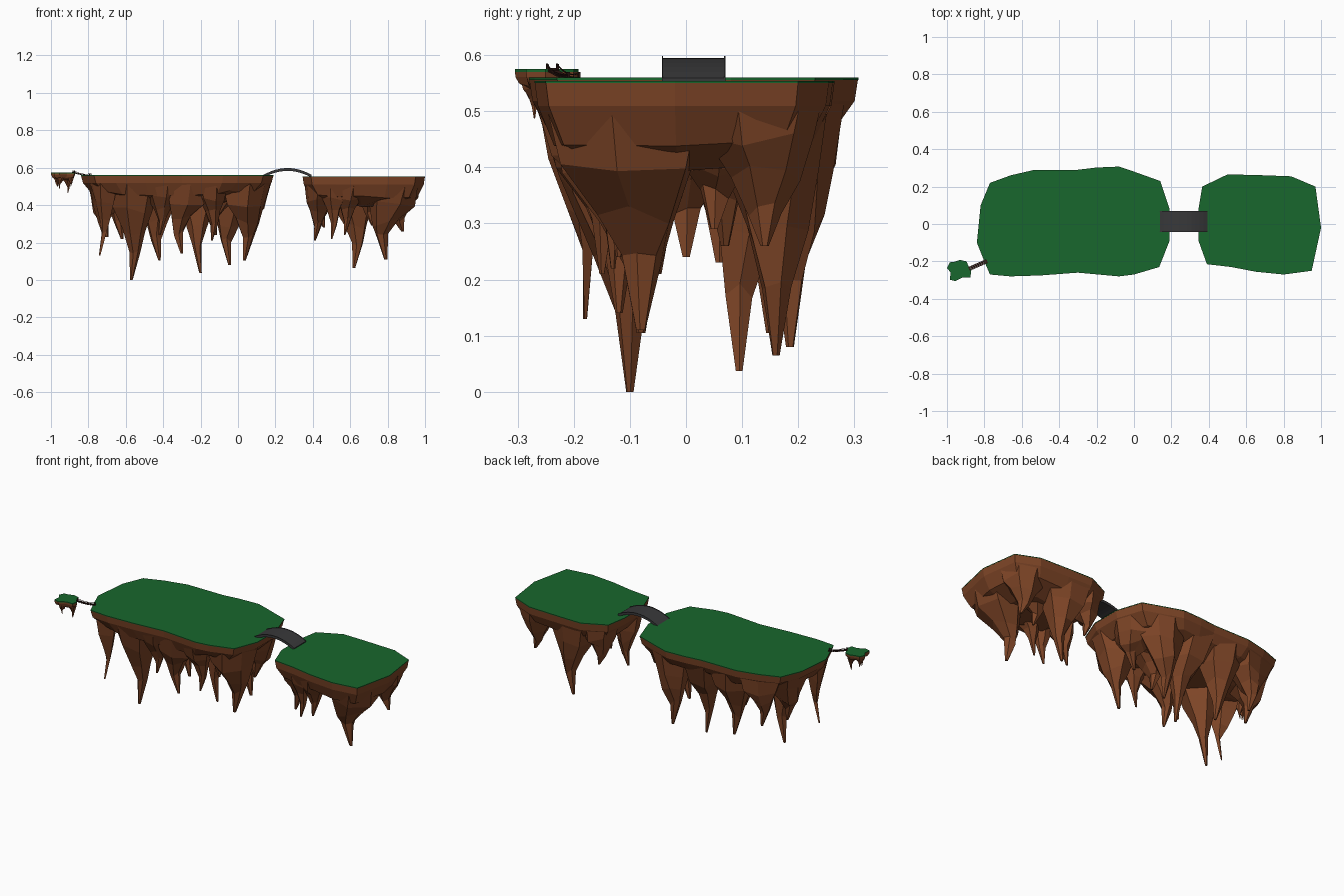
import bpy, bmesh, math, random
from mathutils import Vector

if "Cube" in bpy.data.objects:
    bpy.data.objects.remove(bpy.data.objects["Cube"])

random.seed(4)


def material(name, color):
    m = bpy.data.materials.new(name)
    m.diffuse_color = (*color, 1)
    m.use_nodes = True
    m.node_tree.nodes["Principled BSDF"].inputs["Base Color"].default_value = m.diffuse_color
    return m


GRASS = material("grass", (0.009, 0.135, 0.026))
ROCK = material("rock", (0.21, 0.06, 0.02))
STONE = material("stone", (0.04, 0.04, 0.042))
WOOD = material("wood", (0.03, 0.01, 0.007))


def finish(bm, name, mat):
    bmesh.ops.recalc_face_normals(bm, faces=bm.faces)
    me = bpy.data.meshes.new(name)
    bm.to_mesh(me)
    bm.free()
    me.materials.append(mat)
    ob = bpy.data.objects.new(name, me)
    bpy.context.collection.objects.link(ob)
    return ob


def loft(bm, rings):
    """Skin a stack of equal-length closed rings and cap both ends."""
    vs = [[bm.verts.new(p) for p in r] for r in rings]
    n = len(vs[0])
    for a, b in zip(vs, vs[1:]):
        for i in range(n):
            j = (i + 1) % n
            bm.faces.new((a[i], a[j], b[j], b[i]))
    bm.faces.new(vs[0])
    bm.faces.new(vs[-1])


def inside(p, poly):
    hit = False
    for (x1, y1), (x2, y2) in zip(poly, poly[1:] + poly[:1]):
        if (y1 > p[1]) != (y2 > p[1]) and p[0] < (x2 - x1) * (p[1] - y1) / (y2 - y1) + x1:
            hit = not hit
    return hit


def spike(bm, limit, base, r, tip, top):
    """Kinked, tapering hanging rock, kept within the narrowing island outline."""
    rings = []
    n = 6
    jit = [random.uniform(0.88, 1.12) for _ in range(n)]
    a0 = random.uniform(0, 1)
    b, t2 = Vector(base), Vector(tip[:2])
    lean = random.choice((-1, 1))
    for t, s, k, kink in ((0, 1.0, 0, 0), (0.28, 0.74, .4, 0), (0.5, 0.42, .8, .08), (0.7, 0.2, 1, .14), (1, 0.05, 1, 0)):
        c = b.lerp(t2, k) + Vector((lean * kink * r, 0))
        z0 = top + (tip[2] - top) * t
        poly = limit(max(.8, .975 - .5 * (top - z0)))
        ring = []
        for i in range(n):
            a = a0 + math.tau * i / n
            d = Vector((math.cos(a), math.sin(a))) * r * s * jit[i]
            while d.length > 0.004 and not inside(c + d, poly):
                d *= 0.96
            z = z0 + (random.uniform(-0.15, 0.15) * r if 0 < t < 1 else 0)
            ring.append((c.x + d.x, c.y + d.y, z))
        rings.append(ring)
    loft(bm, rings)


def island(name, outline, top, grass_h, depth, spikes):
    cx = (min(p[0] for p in outline) + max(p[0] for p in outline)) / 2
    cy = (min(p[1] for p in outline) + max(p[1] for p in outline)) / 2

    def ring(s, z, j=0.0):
        return [(cx + (x - cx) * s, cy + (y - cy) * s, z + random.uniform(-j, j)) for x, y in outline]

    def limit(s):
        return [(x, y) for x, y, _ in ring(s, 0)]

    # grass cap
    bm = bmesh.new()
    loft(bm, [ring(1, top), ring(1, top - grass_h)])
    finish(bm, name + "_grass", GRASS)
    # rock underside with hanging spikes
    bm = bmesh.new()
    z0 = top - grass_h
    loft(bm, [ring(0.998, z0), ring(0.978, z0 - 0.27 * depth), ring(0.87, z0 - 0.65 * depth, 0.1 * depth),
              ring(0.5, z0 - depth, 0.08 * depth)])
    for bx, by, r, tx, ty, tz in spikes:
        spike(bm, limit, (bx, by), r, (tx, ty, tz), z0 - 0.27 * depth)
    finish(bm, name + "_rock", ROCK)


# main island
island("main_island",
       [(-.84, -.1), (-.82, .1), (-.77, .22), (-.66, .26), (-.53, .29), (-.3, .29), (-.2, .302),
        (-.08, .307), (0, .28), (.14, .23), (.19, .08), (.19, -.09), (.135, -.23), (0, -.27),
        (-.08, -.28), (-.3, -.26), (-.5, -.275), (-.66, -.28), (-.77, -.27), (-.8, -.2)],
       .56, .004, .14,
       [(-.76, -.19, .11, -.74, -.18, .13), (-.74, .1, .15, -.70, .06, .23),
        (-.55, -.15, .14, -.57, -.10, 0), (-.44, .17, .14, -.42, .15, .105),
        (-.26, -.16, .13, -.30, -.12, .14), (-.24, .17, .14, -.20, .095, .037),
        (-.14, -.19, .10, -.14, -.15, .21), (-.02, .19, .15, -.045, .185, .08),
        (.07, -.12, .16, .035, -.08, .105), (.09, .1, .15, .06, .07, .26),
        (-.62, .19, .14, -.62, .18, .22), (-.40, -.18, .11, -.42, -.15, .24),
        (-.1, .02, .14, -.12, 0, .24)])

# second island
island("second_island",
       [(.345, .08), (.365, .2), (.5, .265), (.65, .262), (.84, .255), (.97, .2), (1, -.02),
        (.95, -.25), (.8, -.27), (.65, -.255), (.52, -.23), (.39, -.215), (.345, -.09)],
       .554, .004, .15,
       [(.85, -.11, .175, .79, -.08, .11), (.61, .16, .14, .62, .16, .065),
        (.43, -.1, .12, .41, -.05, .21), (.51, -.15, .09, .50, -.13, .22),
        (.61, -.16, .10, .57, -.12, .24), (.86, .14, .15, .88, .14, .26),
        (.45, .14, .13, .46, .15, .28), (.74, .06, .13, .72, .05, .29)])

# tiny island
island("tiny_island",
       [(-1, -.235), (-.985, -.205), (-.96, -.202), (-.93, -.192), (-.895, -.2), (-.885, -.225),
        (-.87, -.25), (-.875, -.285), (-.915, -.285), (-.955, -.305), (-.985, -.298), (-.98, -.26)],
       .575, .005, .035,
       [(-.965, -.235, .028, -.965, -.23, .50), (-.915, -.235, .03, -.91, -.235, .465),
        (-.95, -.275, .026, -.953, -.27, .487), (-.90, -.262, .024, -.895, -.26, .50)])

# arched stone bridge: swept profile with raised kerbs
bm = bmesh.new()
section = [(-.043, -.012), (-.043, .003), (-.041, .003), (-.041, 0), (.068, 0), (.068, .003), (.07, .003), (.07, -.012)]
rings = []
for i in range(13):
    u = i / 12 * 2 - 1
    z = .559 + .036 * (1 - u * u)
    rings.append([(.265 + .128 * u, y, z + dz) for y, dz in section])
loft(bm, rings)
finish(bm, "stone_bridge", STONE)

# rope bridge to the tiny island
A, B = Vector((-.878, -.238, .574)), Vector((-.79, -.2, .56))
side = Vector((-(B - A).y, (B - A).x, 0)).normalized()


def walk(t, off, h):
    p = A.lerp(B, t) + side * off
    p.z += h - .004 * 4 * t * (1 - t)
    return p


bm = bmesh.new()
for i in range(9):
    t = i / 8
    loft(bm, [[walk(t + a, o, h) for a, o in ((-.055, -.010), (.055, -.010), (.055, .010), (-.055, .010))]
              for h in (.001, -.002)])
finish(bm, "rope_bridge_planks", WOOD)


def rod(bm, pts, r=.001):
    loft(bm, [[p + side * a + Vector((0, 0, b)) for a, b in ((-r, -r), (r, -r), (r, r), (-r, r))] for p in pts])


bm = bmesh.new()
for o in (-.010, .010):
    rod(bm, [walk(i / 8, o, .008 - .016 * (i / 8) * (1 - i / 8)) for i in range(9)])
    for t in (0, 1):
        loft(bm, [[walk(t + a, o + b, h) for a, b in ((-.02, -.002), (.02, -.002), (.02, .002), (-.02, .002))]
                  for h in (-.004, .010)])
finish(bm, "rope_bridge_rails", WOOD)
